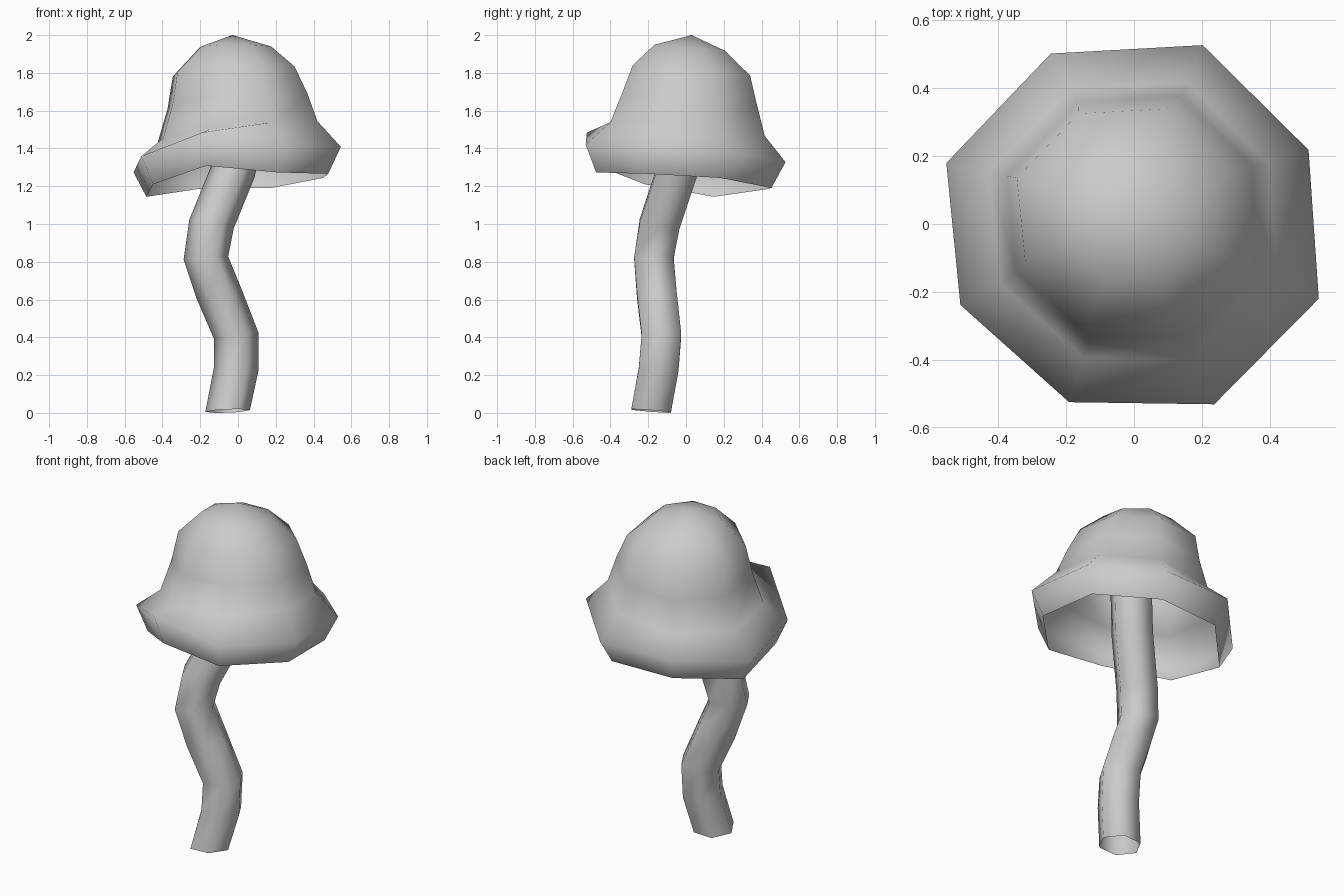
import bpy
import bmesh
import math

cube = bpy.data.objects.get("Cube")
if cube:
    bpy.data.objects.remove(cube, do_unlink=True)

grey = bpy.data.materials.new("mushroom_grey")
grey.use_nodes = True
COLOUR = (0.6, 0.6, 0.6, 1)
grey.diffuse_color = COLOUR
grey.node_tree.nodes["Principled BSDF"].inputs["Base Color"].default_value = COLOUR


def bridge(bm, a, b):
    """Join two vertex loops, ordered upwards, with outward-facing quads."""
    n = len(a)
    for i in range(n):
        j = (i + 1) % n
        bm.faces.new((a[i], a[j], b[j], b[i]))


def finish(bm, name):
    mesh = bpy.data.meshes.new(name)
    bm.to_mesh(mesh)
    bm.free()
    mesh.materials.append(grey)
    obj = bpy.data.objects.new(name, mesh)
    bpy.context.collection.objects.link(obj)
    bpy.ops.object.select_all(action="DESELECT")
    obj.select_set(True)
    bpy.context.view_layer.objects.active = obj
    bpy.ops.object.shade_smooth_by_angle(angle=math.radians(85))


# Cap: thin, tilted eight-sided bell with a flared brim, open underneath
# Each ring: radius, height, centre x, centre y, sideways tilt, amount of brim curl
CAP = [
    (0.50, 1.21, 0, -0.01, 0.11, 0.7),
    (0.57, 1.35, 0, 0, 0.11, 1),
    (0.44, 1.485, 0, 0.01, 0.11, 0),
    (0.385, 1.65, 0, 0.02, 0.08, 0),
    (0.335, 1.81, -0.02, 0.03, 0.05, 0),
    (0.20, 1.935, -0.015, 0.02, 0, 0),
]
# Each corner: angle, radius scale, curl height
CORNERS = [
    (23, 0.98, 0), (69, 0.99, 0), (116, 0.98, 0.05), (162, 1.02, 0),
    (205, 0.99, 0.045), (250, 0.98, 0.11), (294, 1.02, 0), (338, 1.03, -0.02),
]
bm = bmesh.new()
loops = []
for r, z, cx, cy, tilt, curl in CAP:
    loop = []
    for angle, scale, rise in CORNERS:
        a = math.radians(angle)
        x, y = cx + r * scale * math.cos(a), cy + r * scale * math.sin(a)
        loop.append(bm.verts.new((x, y, z + tilt * x - 0.085 * y + curl * rise)))
    loops.append(loop)
for a, b in zip(loops, loops[1:]):
    bridge(bm, a, b)
tip = bm.verts.new((-0.03, 0.03, 2.0))
top = loops[-1]
for i, v in enumerate(top):
    bm.faces.new((v, top[(i + 1) % len(top)], tip))
finish(bm, "mushroom_cap")

# Stem: open six-sided tube along a wavy path, running up into the cap
PATH = [
    (-0.055, -0.185, 0.01),
    (-0.01, -0.145, 0.23),
    (-0.01, -0.13, 0.41),
    (-0.10, -0.155, 0.63),
    (-0.17, -0.17, 0.82),
    (-0.14, -0.14, 1.0),
    (-0.03, -0.05, 1.27),
    (0.02, 0.0, 1.5),
    (0.02, 0.02, 1.7),
]
bm = bmesh.new()
loops = []
for i, (cx, cy, cz) in enumerate(PATH):
    p, q = PATH[max(i - 1, 0)], PATH[min(i + 1, len(PATH) - 1)]
    # Lean each section partly across the path; the foot stays nearly level
    lean = 0.6 if i else 0
    lean_x = lean * (q[0] - p[0]) / (q[2] - p[2])
    lean_y = lean * (q[1] - p[1]) / (q[2] - p[2])
    if i == 0:
        lean_x, lean_y = -0.04, 0.08
    loop = []
    for k in range(6):
        a = math.tau * k / 6
        dx, dy = 0.118 * math.cos(a), 0.121 * math.sin(a)
        loop.append(bm.verts.new((cx + dx, cy + dy, cz - lean_x * dx - lean_y * dy)))
    loops.append(loop)
for a, b in zip(loops, loops[1:]):
    bridge(bm, a, b)
finish(bm, "mushroom_stem")
